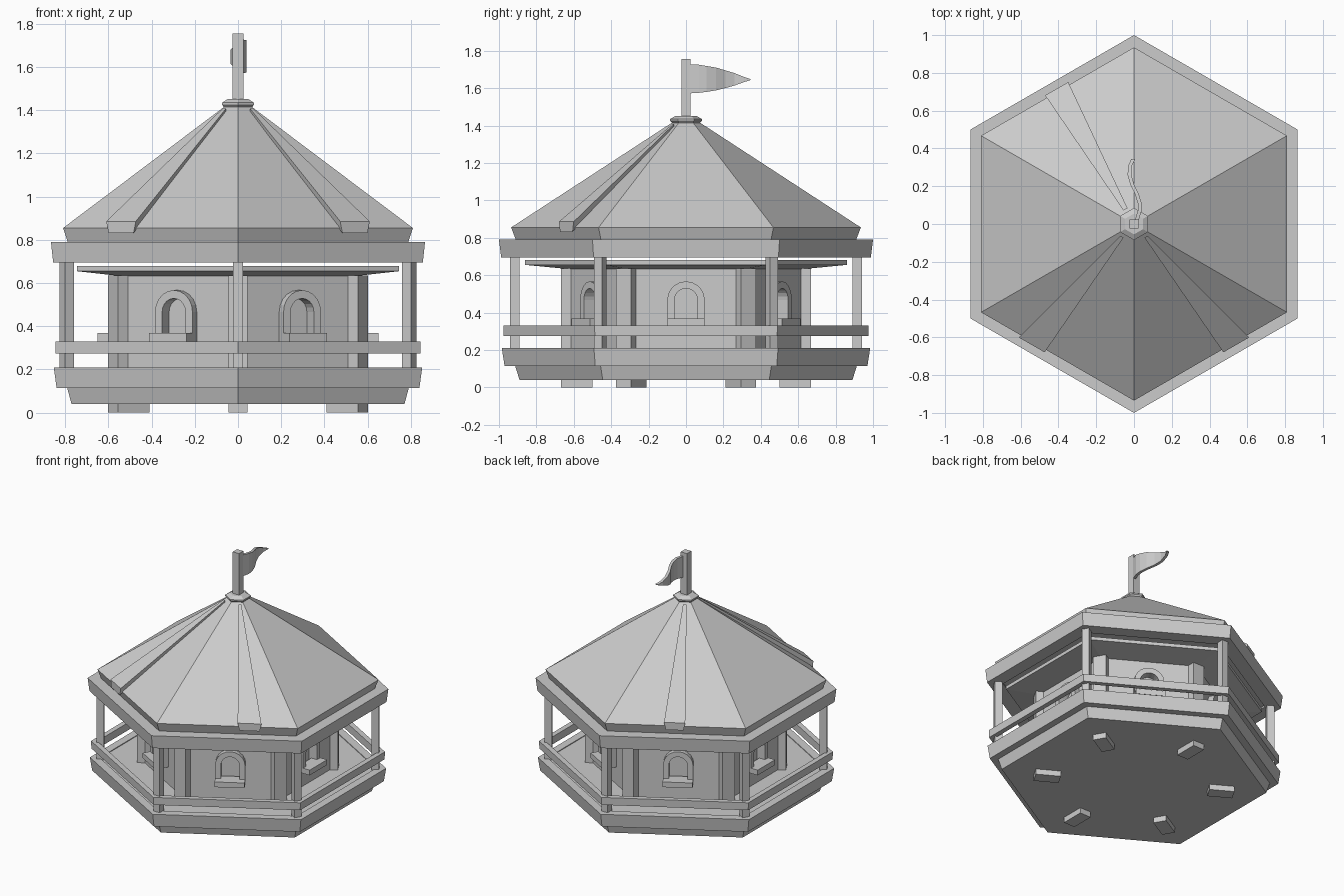
import bpy, bmesh
from math import sin, cos, pi, radians
from mathutils import Matrix, Vector

if "Cube" in bpy.data.objects:
    bpy.data.objects.remove(bpy.data.objects["Cube"])


def loft(name, rings, closed=False, rot=0.0):
    """Join equal point loops into a skin; cap the ends unless closed on itself."""
    bm = bmesh.new()
    vs = [[bm.verts.new(p) for p in r] for r in rings]
    n, m = len(rings), len(rings[0])
    for i in range(n if closed else n - 1):
        a, b = vs[i], vs[(i + 1) % n]
        for j in range(m):
            k = (j + 1) % m
            bm.faces.new((a[j], a[k], b[k], b[j]))
    if not closed:
        bm.faces.new(vs[0])
        bm.faces.new(vs[-1])
    bmesh.ops.recalc_face_normals(bm, faces=bm.faces)
    me = bpy.data.meshes.new(name)
    bm.to_mesh(me)
    bm.free()
    me.transform(Matrix.Rotation(rot, 4, 'Z'))
    ob = bpy.data.objects.new(name, me)
    bpy.context.collection.objects.link(ob)
    return ob


def hexa(name, profile, closed=False):
    """Six-sided turned shape with corners on the y axis."""
    rings = [[(r * cos(pi / 2 + i * pi / 3), r * sin(pi / 2 + i * pi / 3), z)
              for i in range(6)] for r, z in profile]
    return loft(name, rings, closed)


def block(name, x0, x1, y0, y1, z0, z1, rot=0.0):
    return loft(name, [[(x0, y0, z), (x1, y0, z), (x1, y1, z), (x0, y1, z)]
                       for z in (z0, z1)], rot=rot)


# Base, rim and railing
hexa("floor", [(.89, .04), (.915, .12), (.93, .12), (.93, .205)])
hexa("floor_rim", [(.97, .115), (.985, .21), (.92, .21), (.905, .115)], True)
hexa("railing", [(.975, .275), (.977, .33), (.935, .33), (.935, .275)], True)

# House walls and lid
walls = hexa("house_walls", [(.641, .19), (.641, .64)])
hexa("house_lid", [(.5, .62), (.86, .655), (.86, .68)])

# Roof
hexa("fascia", [(.988, .695), (1.0, .79), (.9, .79), (.88, .695)], True)
hexa("roof", [(.9, .71), (.9, .79), (.91, .79), (.935, .855), (.06, 1.425)])
hexa("roof_cap", [(.062, 1.40), (.085, 1.425), (.085, 1.435), (.055, 1.452)])

# Corner pillars and posts
for i in range(6):
    a = pi / 2 + i * pi / 3
    block(f"house_pillar_{i}", .50, .668, -.045, .045, 0, .635, a)
    block(f"railing_post_{i}", .89, .94, -.024, .024, .2, .72, a)


def arch(r, steps=10):
    """Arch outline in x and z, as (x, z) points from right foot to left foot."""
    pts = [(r, .35)]
    pts += [(r * cos(pi * i / steps), .467 + r * sin(pi * i / steps))
            for i in range(steps + 1)]
    return pts + [(-r, .35)]


# Windows: recess, arched frame and sill on every wall
for i in range(6):
    a = pi / 6 + i * pi / 3
    cut = loft(f"window_cutter_{i}", [[(x, y, z) for x, z in arch(.062)]
                                      for y in (-.53, -.6)], rot=a)
    cut.hide_render = True
    cut.hide_viewport = True
    mod = walls.modifiers.new("window_recess", 'BOOLEAN')
    mod.operation = 'DIFFERENCE'
    mod.solver = 'EXACT'
    mod.object = cut
    loft(f"window_frame_{i}",
         [[(xo, -.55, zo), (xo, -.595, zo), (xi, -.595, zi), (xi, -.55, zi)]
          for (xo, zo), (xi, zi) in zip(arch(.1), arch(.062))], rot=a)
    block(f"window_sill_{i}", -.1, .1, -.65, -.55, .33, .368, a)


# Raised roof strips: (turn, bottom left/right, top left/right)
def strip(name, turn, b0, b1, t0, t1):
    def section(d, l, r, lift):
        z = .855 + (.81 - d) * .752
        s = .012 if lift > .02 else 0
        return [(l + s, -d, z - .012), (r - s, -d, z - .012),
                (r, -d, z + lift), (l, -d, z + lift)]
    loft(name, [section(.825, b0, b1, .042), section(.09, t0, t1, .012)],
         rot=radians(turn))


strip("roof_strip_front_left", -30, -.228, -.07, -.03, -.012)
strip("roof_strip_front_right", 30, .07, .228, .012, .03)
strip("roof_strip_back_left", 210, -.074, .067, -.012, .012)

# Pole and waving pennant
block("flag_pole", -.025, .025, -.025, .025, 1.43, 1.755)
wave = [(.015, .02, 1.572, 1.727), (.03, .07, 1.575, 1.725), (.03, .11, 1.58, 1.718),
        (.015, .16, 1.588, 1.71), (-.01, .21, 1.6, 1.695), (-.024, .26, 1.614, 1.68),
        (-.02, .31, 1.632, 1.66), (-.004, .345, 1.643, 1.648)]
loft("flag", [[(x - .01, y, lo), (x + .01, y, lo), (x + .01, y, hi), (x - .01, y, hi)]
              for x, y, lo, hi in wave])
